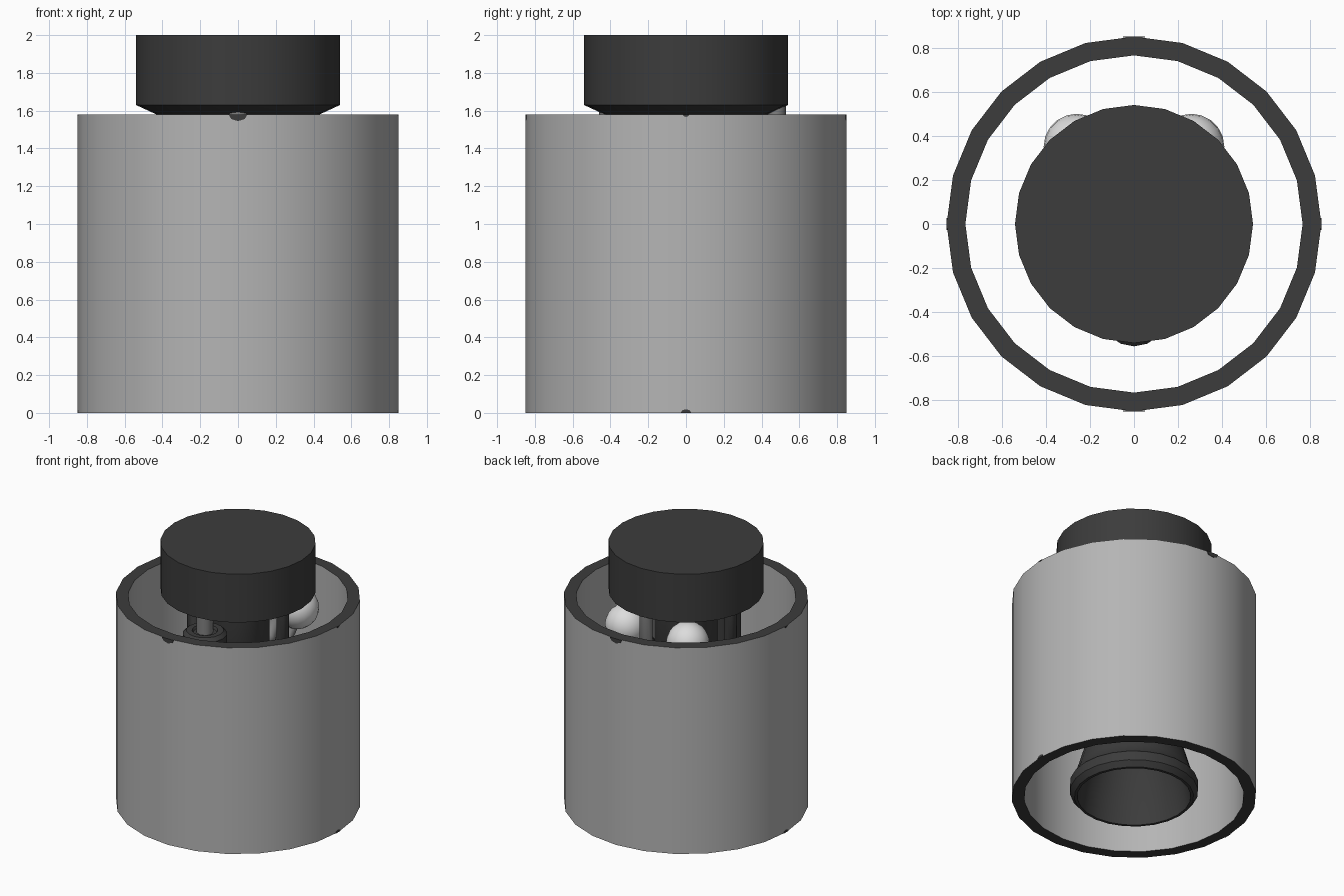
import bpy, bmesh, math
from mathutils import Vector

if "Cube" in bpy.data.objects:
    bpy.data.objects.remove(bpy.data.objects["Cube"])


def material(name, v):
    m = bpy.data.materials.new(name)
    m.diffuse_color = (v, v, v, 1)
    m.use_nodes = True
    m.node_tree.nodes["Principled BSDF"].inputs["Base Color"].default_value = m.diffuse_color
    return m


DARK = material("dark_metal", 0.045)
SHROUD = material("shroud_grey", 0.46)
WHITE = material("tank_white", 0.72)
PIPE = material("pipe_grey", 0.22)


def finish(name, bm, mats, smooth=35):
    bmesh.ops.recalc_face_normals(bm, faces=bm.faces)
    me = bpy.data.meshes.new(name)
    bm.to_mesh(me)
    bm.free()
    for m in mats:
        me.materials.append(m)
    ob = bpy.data.objects.new(name, me)
    bpy.context.collection.objects.link(ob)
    bpy.ops.object.select_all(action='DESELECT')
    ob.select_set(True)
    bpy.context.view_layer.objects.active = ob
    if smooth:
        bpy.ops.object.shade_smooth_by_angle(angle=math.radians(smooth))
    return ob


def lathe(name, profile, mats, at=(0, 0), sides=24, closed=False):
    """Spin (radius, z) points about a vertical axis; ends are capped unless closed."""
    bm = bmesh.new()
    rings = []
    for r, z in profile:
        rings.append([bm.verts.new((at[0] + r * math.cos(2 * math.pi * i / sides),
                                    at[1] + r * math.sin(2 * math.pi * i / sides), z))
                      for i in range(sides)])
    pairs = list(zip(rings, rings[1:]))
    if closed:
        pairs.append((rings[-1], rings[0]))
    else:
        bm.faces.new(rings[0])
        bm.faces.new(rings[-1])
    for a, b in pairs:
        for i in range(sides):
            j = (i + 1) % sides
            bm.faces.new((a[i], a[j], b[j], b[i]))
    # the second material goes on level faces (rims)
    bm.normal_update()
    if len(mats) > 1:
        for f in bm.faces:
            f.material_index = 1 if abs(f.normal.z) > 0.9 else 0
    return finish(name, bm, mats)


def tube(name, points, radius, mat, sides=10):
    cu = bpy.data.curves.new(name, 'CURVE')
    cu.dimensions = '3D'
    cu.bevel_depth = radius
    cu.bevel_resolution = 2
    cu.use_fill_caps = True
    sp = cu.splines.new('POLY')
    sp.points.add(len(points) - 1)
    for p, c in zip(sp.points, points):
        p.co = (*c, 1)
    cu.materials.append(mat)
    ob = bpy.data.objects.new(name, cu)
    bpy.context.collection.objects.link(ob)


def latch(name, angle, z, size, up):
    """Small half octagon plate on the outside of the shroud."""
    bm = bmesh.new()
    out = Vector((math.cos(angle), math.sin(angle), 0))
    side = Vector((-out.y, out.x, 0))
    vs = []
    for k in range(5):
        a = math.pi * k / 4
        vs.append(bm.verts.new(out * 0.845 + side * size * math.cos(a)
                               + Vector((0, 0, z + up * size * 0.7 * math.sin(a)))))
    f = bm.faces.new(vs)
    ext = bmesh.ops.extrude_face_region(bm, geom=[f])
    for v in ext["geom"]:
        if isinstance(v, bmesh.types.BMVert):
            v.co += out * 0.006
    finish(name, bm, [DARK], 0)


# Open outer shroud with dark rims
lathe("shroud", [(0.85, 0), (0.85, 1.58), (0.765, 1.58), (0.765, 0)],
      [SHROUD, DARK], closed=True)
for k in range(2):
    latch(f"top_latch_{k}", math.pi * (k + 0.5), 1.58, 0.05, -1)
    latch(f"side_latch_{k}", math.pi * k, 1.58, 0.018, -1)
    latch(f"bottom_latch_{k}", math.pi * k, 0.0, 0.028, 1)

# Mounting cap
lathe("mount_cap", [(0.41, 1.57), (0.54, 1.63), (0.54, 2.0)], [DARK])

# Combustion chamber above the nozzle
lathe("chamber", [(0.15, 0.88), (0.22, 1.0), (0.22, 1.6)], [DARK])

# Hollow nozzle bell with a rolled lip
lathe("nozzle", [(0.15, 0.9), (0.21, 0.76), (0.28, 0.58), (0.335, 0.41), (0.40, 0.19),
                 (0.425, 0.13), (0.446, 0.11), (0.446, 0.04), (0.415, 0.0), (0.395, 0.0),
                 (0.37, 0.17), (0.31, 0.4), (0.25, 0.57), (0.17, 0.76), (0.08, 0.88)],
      [DARK])

# Spherical tanks, mirrored left and right
for s, side in ((-1, "left"), (1, "right")):
    bm = bmesh.new()
    bmesh.ops.create_uvsphere(bm, u_segments=20, v_segments=12, radius=0.15)
    bmesh.ops.translate(bm, verts=bm.verts, vec=(s * 0.26, 0.35, 1.43))
    finish(f"tank_{side}", bm, [WHITE])
    # strut and tank feed
    tube(f"strut_{side}", [(s * 0.38, 0, 1.6), (s * 0.38, 0, 1.2), (s * 0.15, 0, 1.02)],
         0.045, DARK)
    tube(f"tank_feed_{side}", [(s * 0.26, 0.35, 1.35), (s * 0.22, 0.3, 1.2), (s * 0.1, 0.1, 1.1)],
         0.03, PIPE)

# Front pump canister with its inlet pipe
lathe("pump", [(0.11, 1.08), (0.155, 1.12), (0.155, 1.45), (0.13, 1.475), (0.09, 1.475),
               (0.08, 1.46)], [DARK], at=(0, -0.4), sides=16)
tube("pump_pipe", [(0, -0.4, 1.45), (0, -0.4, 1.62)], 0.06, PIPE)
tube("pump_outlet", [(0, -0.4, 1.15), (0, -0.1, 1.1)], 0.05, DARK)

# Rear feed pipe
tube("rear_pipe", [(0, 0.48, 1.64), (0, 0.48, 1.25), (0, 0.38, 1.12), (0, 0.1, 1.05)],
     0.05, PIPE)
